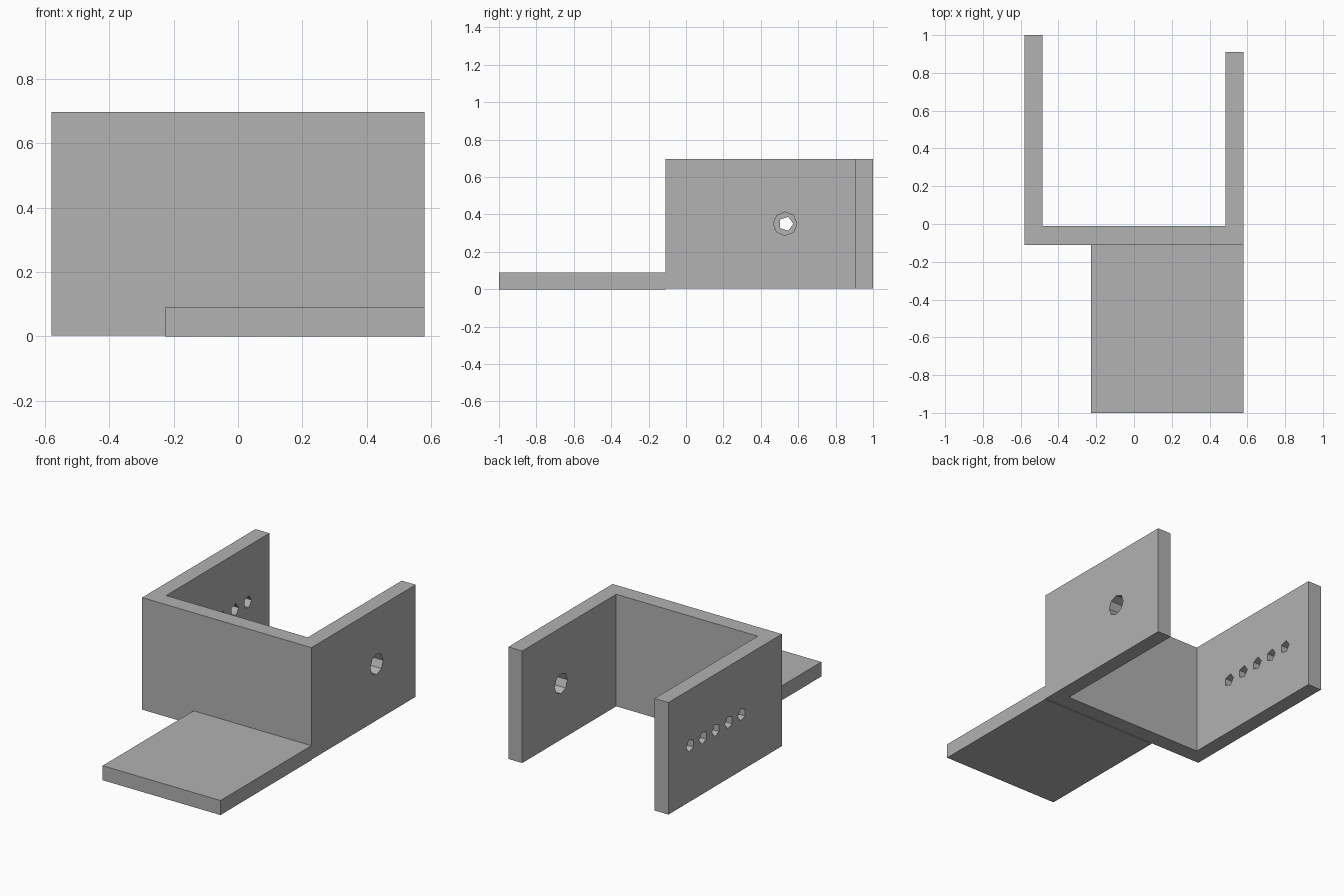
import bpy
import bmesh
from math import cos, sin, tau
from mathutils import Vector

cube = bpy.data.objects.get("Cube")
if cube:
    bpy.data.objects.remove(cube, do_unlink=True)

GREY = (0.445, 0.445, 0.445, 1.0)
grey = bpy.data.materials.new("plain grey")
grey.use_nodes = True
grey.diffuse_color = GREY
grey.node_tree.nodes["Principled BSDF"].inputs["Base Color"].default_value = GREY


def extrude_profile(name, points, offset):
    """Solid made by sweeping a closed outline along a straight offset."""
    bm = bmesh.new()
    face = bm.faces.new([bm.verts.new(p) for p in points])
    swept = bmesh.ops.extrude_face_region(bm, geom=[face])["geom"]
    verts = [g for g in swept if isinstance(g, bmesh.types.BMVert)]
    bmesh.ops.translate(bm, verts=verts, vec=Vector(offset))
    bmesh.ops.recalc_face_normals(bm, faces=bm.faces[:])
    mesh = bpy.data.meshes.new(name)
    bm.to_mesh(mesh)
    bm.free()
    mesh.materials.append(grey)
    obj = bpy.data.objects.new(name, mesh)
    bpy.context.collection.objects.link(obj)
    return obj


def drill(target, x, y, z, radius, sides):
    """Cut a hole through a side wall, along x."""
    ring = [(x - 0.1, y + radius * cos(tau * i / sides), z + radius * sin(tau * i / sides))
            for i in range(sides)]
    cutter = extrude_profile("hole_cutter", ring, (0.2, 0, 0))
    cutter.hide_render = True
    mod = target.modifiers.new("hole", 'BOOLEAN')
    mod.operation = 'DIFFERENCE'
    mod.solver = 'EXACT'
    mod.object = cutter
    bpy.context.view_layer.objects.active = target
    bpy.ops.object.modifier_apply(modifier=mod.name)
    bpy.data.objects.remove(cutter, do_unlink=True)


# U-shaped bracket with one arm slightly longer
half, inner = 0.58, 0.485
front, web = -0.11, -0.01
base, top = 0.003, 0.697
outline = [(-half, front), (half, front), (half, 0.91), (inner, 0.91),
           (inner, web), (-inner, web), (-inner, 1.0), (-half, 1.0)]
bracket = extrude_profile("u_bracket", [(x, y, base) for x, y in outline],
                          (0, 0, top - base))

# Large pivot hole in the left arm, row of small holes in the right arm
hole_y, hole_z = 0.535, 0.35
drill(bracket, 0.53, 0.53, hole_z, 0.063, 8)
for i in range(-2, 3):
    drill(bracket, -0.53, hole_y + 0.126 * i, hole_z, 0.039, 5)

# Flat mounting plate in front
plate = [(-0.227, -1.0, 0), (half, -1.0, 0), (half, front, 0), (-0.227, front, 0)]
extrude_profile("mounting_plate", plate, (0, 0, 0.09))
